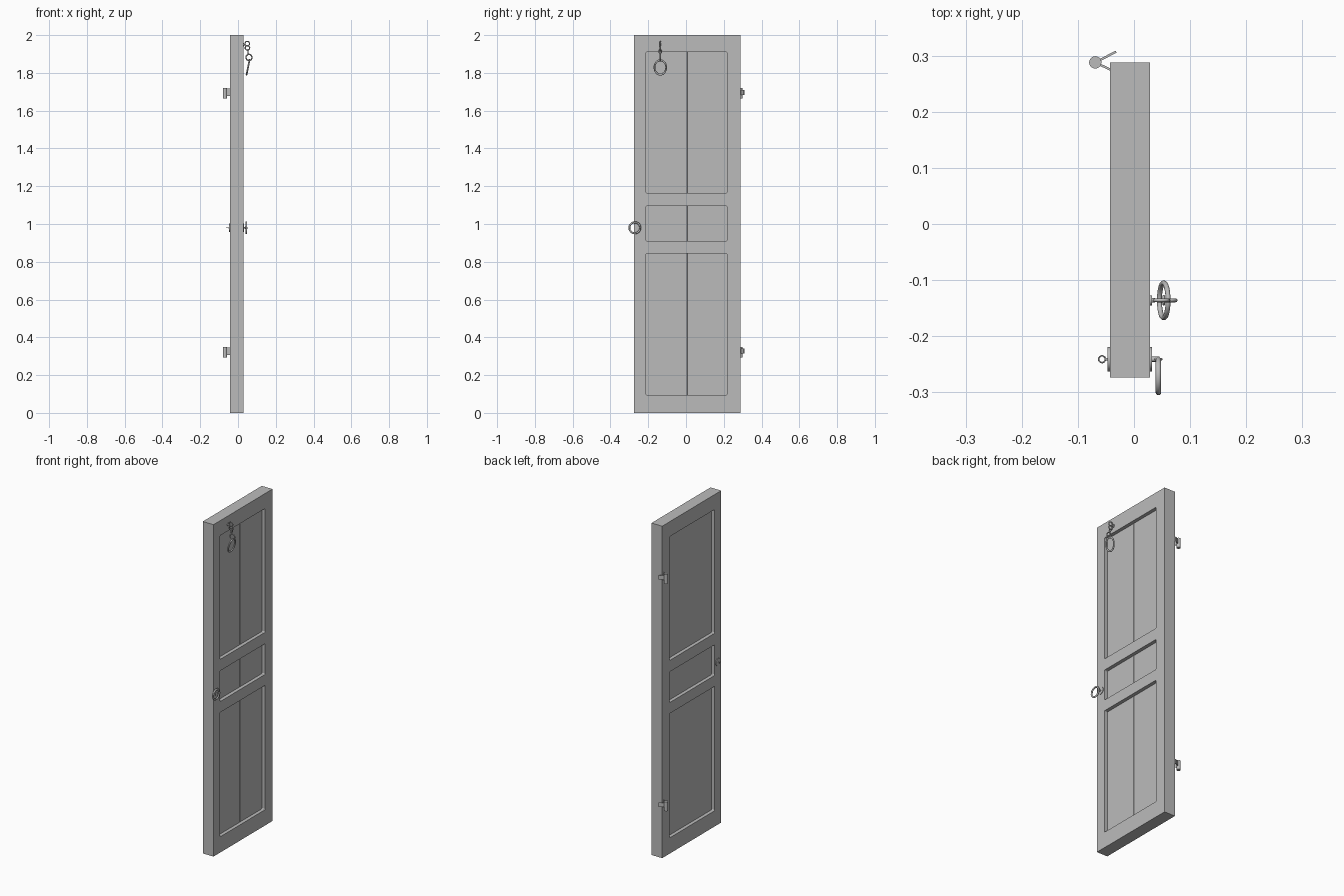
import bpy, bmesh, math
from mathutils import Vector

if "Cube" in bpy.data.objects:
    bpy.data.objects.remove(bpy.data.objects["Cube"])

grey = bpy.data.materials.new("plain_grey")
grey.use_nodes = True
colour = (0.5, 0.5, 0.5, 1)
grey.diffuse_color = colour
grey.node_tree.nodes["Principled BSDF"].inputs["Base Color"].default_value = colour


def finish(name, smooth=False):
    ob = bpy.context.object
    ob.name = name
    ob.data.materials.append(grey)
    if smooth:
        bpy.ops.object.shade_smooth_by_angle(angle=math.radians(35))
    return ob


def box(name, low, high, bevel=0, rot=0):
    low, high = Vector(low), Vector(high)
    bpy.ops.mesh.primitive_cube_add(size=1, location=(low + high) / 2, rotation=(0, 0, rot))
    ob = finish(name)
    ob.scale = high - low
    bpy.ops.object.transform_apply(location=False, rotation=False, scale=True)
    if bevel:
        ob.modifiers.new("chamfer", "BEVEL").width = bevel
        ob.modifiers["chamfer"].segments = 1
    return ob


def rod(name, start, end, radius, sides=20):
    start, end = Vector(start), Vector(end)
    axis = end - start
    bpy.ops.mesh.primitive_cylinder_add(
        vertices=sides, radius=radius, depth=axis.length, location=(start + end) / 2,
        rotation=axis.to_track_quat("Z", "Y").to_euler())
    return finish(name, True)


def ring(name, centre, major, minor, rot=(0, 0, 0), stretch=1):
    bpy.ops.mesh.primitive_torus_add(
        major_segments=32, minor_segments=12, location=centre, rotation=rot,
        major_radius=major, minor_radius=minor)
    bpy.context.object.scale = (stretch, 1, 1)
    return finish(name, True)


X0, X1 = -0.043, 0.0285
Y = [-0.274, -0.212, 0.217, 0.288]
Z = [0, 0.095, 0.844, 0.91, 1.095, 1.164, 1.91, 2]
MID = 0.007
HALF = math.pi / 2

# Door frame: a grid with three openings, extruded through its thickness
bm = bmesh.new()
grid = [[bm.verts.new((X0, y, z)) for z in Z] for y in Y]
for i in range(3):
    for j in range(7):
        if not (i == 1 and j % 2):
            bm.faces.new((grid[i][j], grid[i + 1][j], grid[i + 1][j + 1], grid[i][j + 1]))
out = bmesh.ops.extrude_face_region(bm, geom=bm.faces[:], use_keep_orig=True)
bmesh.ops.translate(bm, vec=(X1 - X0, 0, 0),
                    verts=[g for g in out["geom"] if isinstance(g, bmesh.types.BMVert)])
bmesh.ops.recalc_face_normals(bm, faces=bm.faces[:])
# Slightly rounded corners in the openings
corners = [e for e in bm.edges
           if abs(e.verts[0].co.x - e.verts[1].co.x) > 0.01
           and Y[0] + 0.01 < e.verts[0].co.y < Y[3] - 0.01
           and 0.01 < e.verts[0].co.z < 1.99]
bmesh.ops.bevel(bm, geom=corners, offset=0.006, segments=3, profile=0.5, affect="EDGES")
mesh = bpy.data.meshes.new("door_frame")
bm.to_mesh(mesh)
bm.free()
mesh.materials.append(grey)
bpy.context.collection.objects.link(bpy.data.objects.new("door_frame", mesh))

# Recessed boards, two in each opening, with a fine groove between them
for label, j in (("lower", 1), ("middle", 3), ("upper", 5)):
    for side, a, b in (("front", Y[1] - 0.01, MID), ("rear", MID, Y[2] + 0.01)):
        box(f"{label}_{side}_board", (X0 + 0.021, a, Z[j] - 0.01),
            (X1 - 0.021, b, Z[j + 1] + 0.01), 0.0015)

# Pull ring with its rosette on the outer face
PY, PZ = -0.241, 0.98
rod("pull_rosette", (X1 - 0.002, PY, PZ), (X1 + 0.004, PY, PZ), 0.022)
rod("pull_stem", (X1, PY, PZ), (0.045, PY, PZ), 0.0045)
ring("pull_eye", (0.043, PY, PZ), 0.0055, 0.0025, (HALF, 0, 0))
ring("pull_ring", (0.0435, -0.271, PZ), 0.029, 0.005, (0, HALF, 0))

# Thumb turn on the inner face
rod("turn_rosette", (X0 + 0.002, PY, PZ), (X0 - 0.004, PY, PZ), 0.022)
rod("turn_stem", (X0, PY, PZ), (X0 - 0.008, PY, PZ), 0.0025)
ring("turn_loop", (-0.057, PY, PZ), 0.006, 0.0013)

# Hanging chain: wall eye, alternating links and the large ring
CY = -0.136
rod("chain_rosette", (X1 - 0.002, CY, 1.95), (X1 + 0.004, CY, 1.95), 0.009)
rod("chain_stem", (X1, CY, 1.95), (0.037, CY, 1.95), 0.004)
ring("chain_eye", (0.049, CY, 1.955), 0.012, 0.003, (HALF, 0, 0))
ring("chain_small_link", (0.05, CY, 1.932), 0.012, 0.003, (HALF, 0.4, 0))
ring("chain_joining_link", (0.053, CY, 1.913), 0.007, 0.0025, (0, HALF, 0), 1.4)
ring("chain_large_link", (0.058, CY, 1.882), 0.016, 0.0035, (HALF, 0, 0))
ring("hanging_ring", (0.053, CY, 1.829), 0.031, 0.0045, (0, HALF + 0.2, 0), 1.25)

# Hinges: a barrel, a leaf on the door and a leaf swung outwards
HX, HY = -0.069, 0.288
for label, z in (("upper", 1.692), ("lower", 0.322)):
    rod(f"{label}_hinge_barrel", (HX, HY, z - 0.028), (HX, HY, z + 0.028), 0.011)
    for leaf, ex, ey, h in (("free", -0.032, 0.307, 0.013), ("door", -0.04, 0.274, 0.02)):
        dx, dy = ex - HX, ey - HY
        length = math.hypot(dx, dy) / 2
        cx, cy = (ex + HX) / 2, (ey + HY) / 2
        box(f"{label}_hinge_{leaf}_leaf", (cx - length, cy - 0.002, z + 0.005 - h),
            (cx + length, cy + 0.002, z + 0.005 + h), 0, math.atan2(dy, dx))
